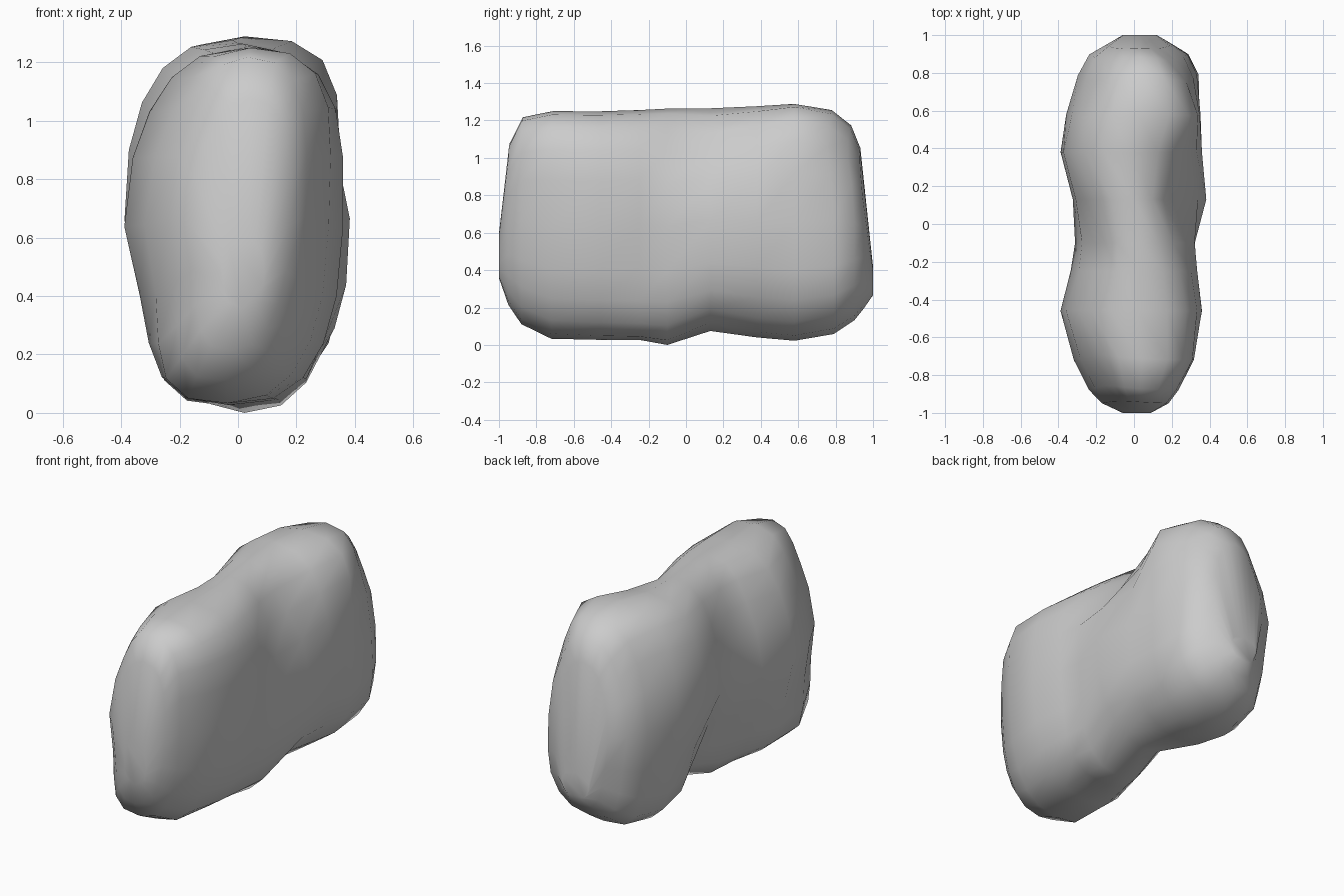
import bpy, bmesh
from math import sin, cos, pi, exp, copysign
from mathutils import Vector

# Cross-sections along the boulder:
# y, left x, right x, bottom z, top z, roundness power, sideways lean of the top
STATIONS = [
    (-1.00, -0.06, 0.09, 0.36, 0.60, 2.2, 0.00),
    (-0.95, -0.17, 0.18, 0.22, 1.08, 2.4, 0.02),
    (-0.88, -0.24, 0.23, 0.12, 1.22, 2.5, 0.02),
    (-0.72, -0.32, 0.31, 0.04, 1.25, 2.5, 0.02),
    (-0.46, -0.39, 0.36, 0.03, 1.25, 2.5, 0.02),
    (-0.25, -0.34, 0.34, 0.03, 1.26, 2.5, 0.02),
    (-0.10, -0.32, 0.34, 0.00, 1.27, 2.4, 0.00),
    (0.13, -0.33, 0.39, 0.06, 1.275, 2.4, -0.02),
    (0.38, -0.39, 0.36, 0.04, 1.28, 2.5, 0.00),
    (0.58, -0.36, 0.35, 0.03, 1.29, 2.6, 0.02),
    (0.79, -0.30, 0.33, 0.07, 1.26, 2.6, 0.02),
    (0.90, -0.24, 0.28, 0.14, 1.18, 2.5, 0.01),
    (0.95, -0.15, 0.20, 0.20, 1.06, 2.4, 0.00),
    (1.00, -0.06, 0.11, 0.27, 0.42, 2.2, 0.00),
]
SIDES = 20

# Soft dents and bumps: centre, radius, push
DENTS = [
    (Vector((0.27, 0.20, 1.12)), 0.22, Vector((-0.11, 0, -0.05))),    # right top pocket
    (Vector((-0.28, -0.12, 1.08)), 0.26, Vector((0.06, 0, -0.02))),   # left top notch
    (Vector((0.34, -0.05, 0.50)), 0.20, Vector((-0.03, 0, 0))),       # right waist
    (Vector((-0.30, 0.05, 0.22)), 0.28, Vector((0.06, 0, 0.02))),     # left low notch
    (Vector((0.25, 0.15, 0.10)), 0.20, Vector((-0.03, 0, 0.04))),     # right low notch
    (Vector((0.20, -0.25, 0.08)), 0.20, Vector((0.03, 0, -0.01))),    # right low belly
    (Vector((-0.22, -0.82, 0.12)), 0.20, Vector((-0.04, 0, -0.02))),  # front left foot
    (Vector((-0.20, 0.76, 0.12)), 0.24, Vector((-0.02, 0, -0.02))),   # back left foot
    (Vector((0.31, 0.78, 0.25)), 0.26, Vector((0.05, 0, 0))),         # back right foot
    (Vector((0.28, 0.50, 1.18)), 0.20, Vector((0.06, 0, 0.02))),      # back right shoulder
    (Vector((0.30, 0.88, 1.08)), 0.22, Vector((-0.03, -0.04, 0))),    # back right cut
    (Vector((-0.26, 0.85, 1.08)), 0.26, Vector((0.04, -0.04, -0.02))),  # back left cut
    (Vector((-0.26, -0.82, 1.12)), 0.26, Vector((0.04, 0.03, -0.01))),  # front left cut
    (Vector((0.24, -0.65, 1.17)), 0.25, Vector((0.05, 0, 0.01))),     # front right shoulder
]


def section(bm, y, xl, xr, zb, zt, n, lean):
    def power(v):
        return copysign(abs(v) ** (2 / n), v)

    ring = []
    for i in range(SIDES):
        a = 2 * pi * i / SIDES
        u, v = power(cos(a)), power(sin(a))
        x = (xl + xr) / 2 + u * (xr - xl) / 2 + lean * v
        p = Vector((x, y, (zb + zt) / 2 + v * (zt - zb) / 2))
        # lower left flank is slimmer, scaled with the section width
        if u < 0 and v < 0:
            p.x += 0.13 * (xl * u) * sin(-v * pi)
        move = Vector()
        for c, r, push in DENTS:
            move += push * exp(-((p - c).length / r) ** 2)
        ring.append(bm.verts.new(p + move))
    return ring


# Boulder skin
bm = bmesh.new()
rings = [section(bm, *s) for s in STATIONS]
for a, b in zip(rings, rings[1:]):
    for i in range(SIDES):
        j = (i + 1) % SIDES
        bm.faces.new((a[i], a[j], b[j], b[i]))
bm.faces.new(rings[0])
bm.faces.new(rings[-1])
bmesh.ops.recalc_face_normals(bm, faces=bm.faces[:])
low = min(v.co.z for v in bm.verts)
for v in bm.verts:
    v.co.z -= low
for f in bm.faces:
    f.smooth = True
mesh = bpy.data.meshes.new("boulder")
bm.to_mesh(mesh)
bm.free()
bpy.context.collection.objects.link(bpy.data.objects.new("boulder", mesh))
